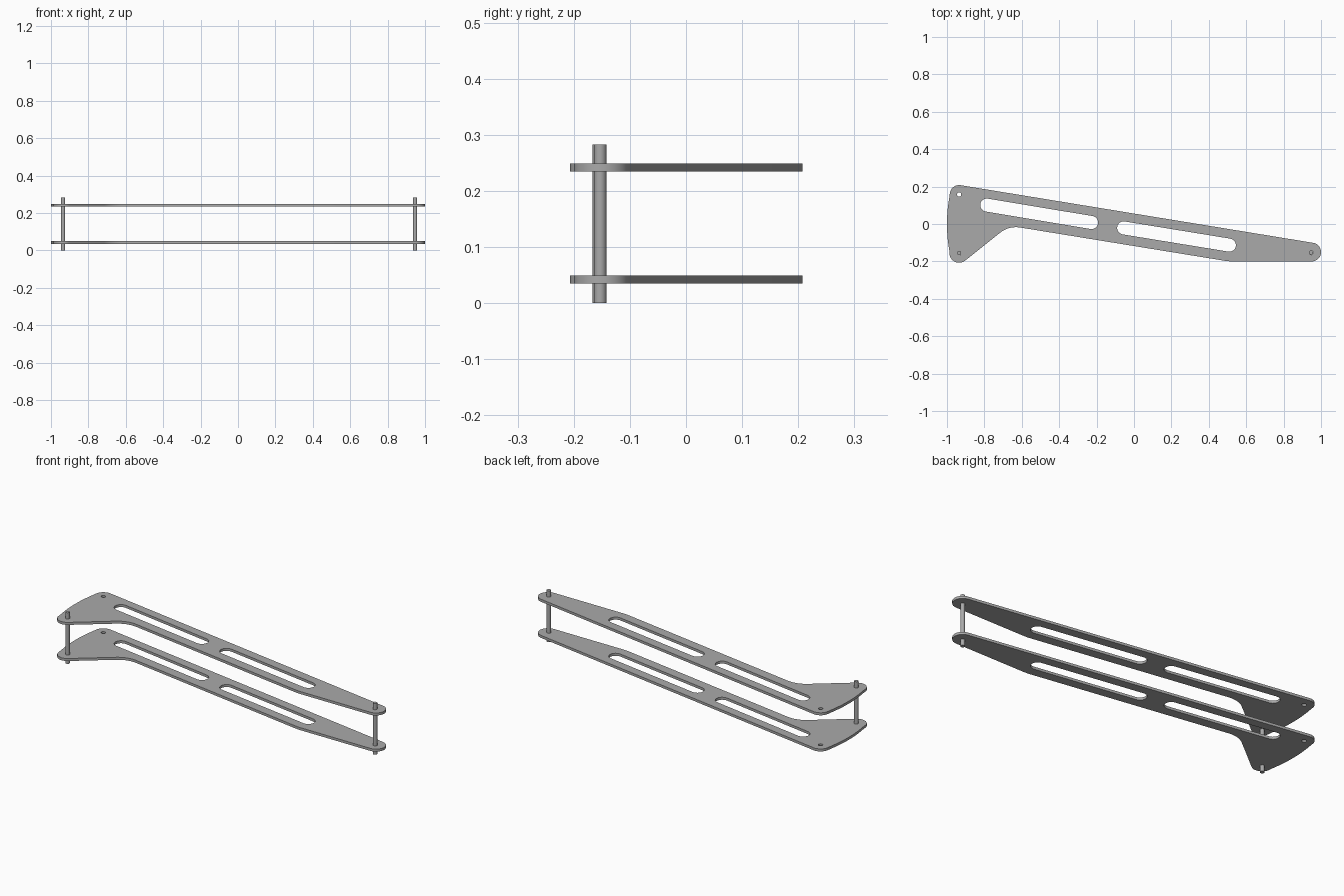
import bpy
from math import cos, sin, radians

cube = bpy.data.objects.get("Cube")
if cube:
    bpy.data.objects.remove(cube, do_unlink=True)


def make_material(name, value):
    mat = bpy.data.materials.new(name)
    mat.use_nodes = True
    colour = (value, value, value, 1)
    mat.diffuse_color = colour
    mat.node_tree.nodes["Principled BSDF"].inputs["Base Color"].default_value = colour
    return mat


grey = make_material("plain grey", 0.4)


def arc(centre, radius, start, end, steps=12):
    angles = [radians(start + (end - start) * i / steps) for i in range(steps + 1)]
    return [(centre[0] + radius * cos(a), centre[1] + radius * sin(a)) for a in angles]


def slot(left, right, radius):
    return arc(left, radius, 80.7, 260.7) + arc(right, radius, -99.3, 80.7)


def smooth(obj):
    bpy.ops.object.select_all(action='DESELECT')
    obj.select_set(True)
    bpy.context.view_layer.objects.active = obj
    bpy.ops.object.shade_smooth_by_angle(angle=radians(30))


# Arm outline, running anticlockwise from the back corner of the wide end
back_hole, front_pin, tip_pin = (-0.935, 0.158), (-0.935, -0.155), (0.947, -0.153)
outline = (arc(back_hole, 0.05, 80.7, 168)
           + arc((-0.19, 0), 0.81, 168, 192)[1:-1]
           + arc(front_pin, 0.052, 192, 308.5)
           + arc((-0.631, -0.153), 0.136, 128.5, 80.7)
           + arc((0.53, 0.1), 0.3, 260.7, 270, 5)
           + arc((0.95, -0.15), 0.05, 270, 440.7, 20))

# Lightening slots and bolt holes
cutouts = [slot((-0.787, 0.101), (-0.227, 0.008), 0.035),
           slot((-0.055, -0.021), (0.51, -0.113), 0.035)]
cutouts += [arc(c, 0.0115, 0, 345, 23) for c in (back_hole, front_pin, tip_pin)]


def plate(name, z):
    curve = bpy.data.curves.new(name + "_profile", 'CURVE')
    curve.dimensions = '2D'
    curve.fill_mode = 'BOTH'
    curve.extrude = 0.007
    for loop in [outline] + cutouts:
        spline = curve.splines.new('POLY')
        spline.points.add(len(loop) - 1)
        for point, (x, y) in zip(spline.points, loop):
            point.co = (x, y, 0, 1)
        spline.use_cyclic_u = True
    obj = bpy.data.objects.new(name, curve)
    bpy.context.collection.objects.link(obj)
    obj.location.z = z
    bpy.ops.object.select_all(action='DESELECT')
    obj.select_set(True)
    bpy.context.view_layer.objects.active = obj
    bpy.ops.object.convert(target='MESH')
    obj = bpy.context.object
    obj.data.materials.clear()
    obj.data.materials.append(grey)
    smooth(obj)


# Two matching side plates
plate("lower_plate", 0.042)
plate("upper_plate", 0.242)

# Pins joining the plates
for name, (x, y) in (("wide_end_pin", front_pin), ("tip_pin", tip_pin)):
    bpy.ops.mesh.primitive_cylinder_add(vertices=24, radius=0.0112, depth=0.283,
                                        location=(x, y, 0.1415))
    pin = bpy.context.object
    pin.name = name
    pin.data.materials.append(grey)
    smooth(pin)
